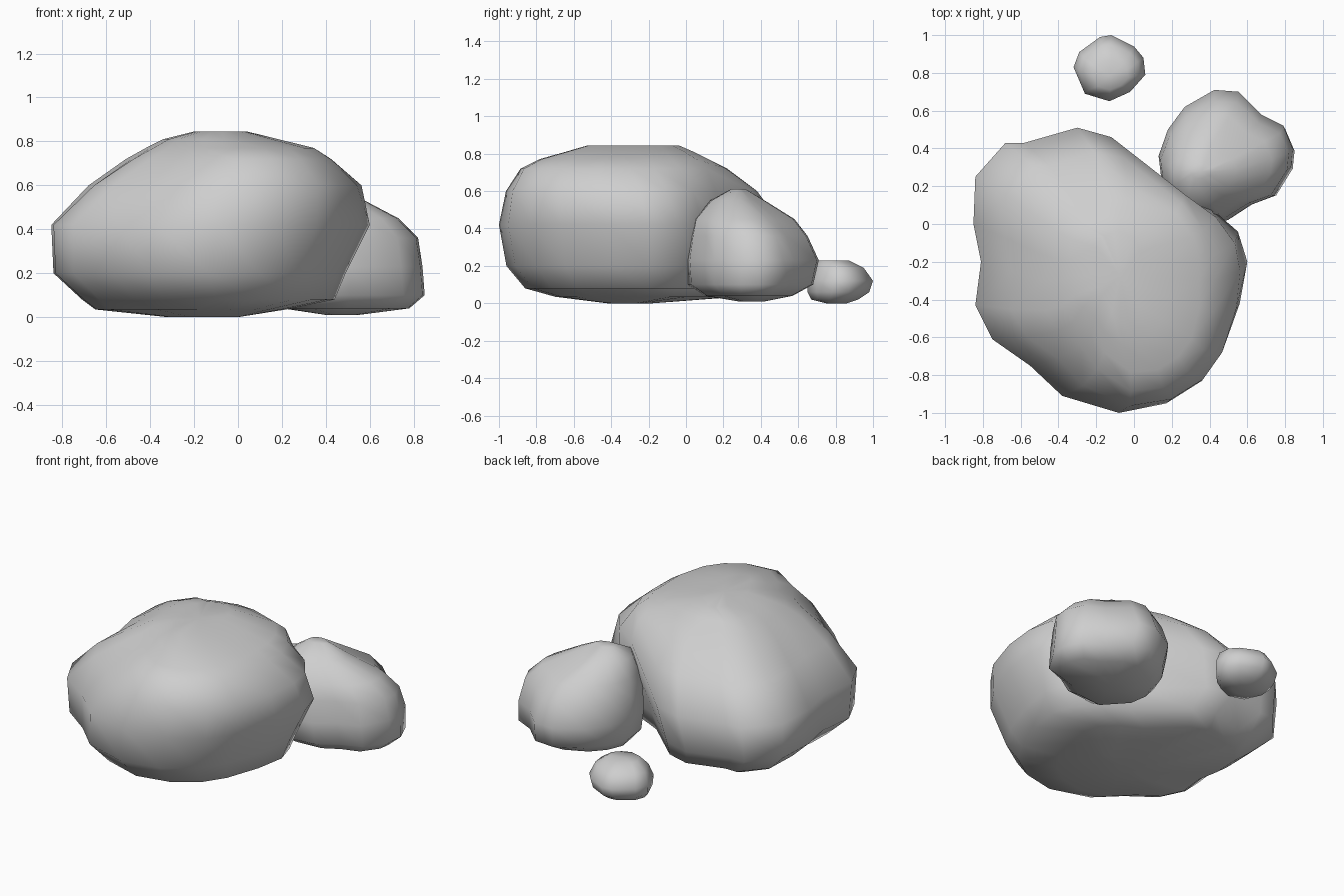
import bpy
import bmesh
from math import atan2, cos, hypot, sin

default_cube = bpy.data.objects.get("Cube")
if default_cube:
    bpy.data.objects.remove(default_cube, do_unlink=True)

# One plain stone colour for every rock
stone = bpy.data.materials.new("plain_grey_stone")
stone.use_nodes = True
stone_colour = (0.62, 0.62, 0.62, 1)
stone.diffuse_color = stone_colour
stone.node_tree.nodes["Principled BSDF"].inputs["Base Color"].default_value = stone_colour


def normalise(values):
    """Rescale values so that they run from minus one to one."""
    low, high = min(values), max(values)
    return [2 * (value - low) / (high - low) - 1 for value in values]


def carve(u, v, amount):
    """Fill the hollow on one side and chip the opposite front corner."""
    radius, angle = hypot(u, v), atan2(v, u)
    corner = abs(sin(2 * angle))
    full = 1 + 0.1 * corner
    if u > 0 and radius < full:
        radius += (full - radius) * amount
    elif u < 0 and v < 0:
        radius *= 1 - 0.17 * corner * amount
    return radius * cos(angle), radius * sin(angle)


def make_rock(name, outline, layers):
    """Stack a plan outline into a boulder.

    Each layer holds height, left, right, front and back limits, and how far
    it is carved; the outline is stretched to fit those limits.
    """
    us = normalise([point[0] for point in outline])
    vs = normalise([point[1] for point in outline])
    bm = bmesh.new()
    rings = []
    for height, left, right, front, back, amount in layers:
        ring = []
        for u, v in zip(us, vs):
            u, v = carve(u, v, amount)
            ring.append(bm.verts.new((
                (left + right + u * (right - left)) / 2,
                (front + back + v * (back - front)) / 2,
                height)))
        rings.append(ring)

    # Side faces between neighbouring layers
    count = len(outline)
    for lower, upper in zip(rings, rings[1:]):
        for i in range(count):
            j = (i + 1) % count
            bm.faces.new((lower[i], lower[j], upper[j], upper[i]))

    # Close the base and the crown
    caps = [bm.faces.new(rings[0]), bm.faces.new(rings[-1])]
    bmesh.ops.poke(bm, faces=caps)
    bmesh.ops.recalc_face_normals(bm, faces=bm.faces[:])
    for face in bm.faces:
        face.smooth = True

    mesh = bpy.data.meshes.new(name)
    bm.to_mesh(mesh)
    bm.free()
    mesh.materials.append(stone)
    rock = bpy.data.objects.new(name, mesh)
    bpy.context.collection.objects.link(rock)
    return rock


# Large boulder with a full crown, a chipped corner and an undercut side
make_rock(
    "large_boulder",
    [(-.84, .25), (-.68, .43), (-.58, .43), (-.3, .51), (-.12, .46),
     (.2, .18), (.4, .09), (.55, -.04), (.6, -.2), (.56, -.42),
     (.47, -.67), (.36, -.83), (.17, -.95), (-.08, -1), (-.38, -.91),
     (-.55, -.75), (-.75, -.61), (-.84, -.43), (-.81, -.2), (-.85, 0)],
    [(0, -.32, 0, -.42, -.18, 0),
     (.035, -.65, .22, -.7, .28, 0),
     (.08, -.71, .44, -.86, .39, 0),
     (.2, -.84, .49, -.96, .48, 0),
     (.42, -.85, .6, -1, .51, 0),
     (.6, -.68, .56, -.96, .38, .35),
     (.72, -.51, .42, -.88, .22, .8),
     (.77, -.42, .34, -.78, .12, 1),
     (.81, -.34, .18, -.64, .04, 1),
     (.845, -.2, .04, -.52, -.04, 1)])

# Medium boulder leaning against the large one
make_rock(
    "medium_boulder",
    [(.13, .36), (.18, .5), (.27, .62), (.43, .71), (.56, .7),
     (.68, .58), (.8, .52), (.85, .4), (.84, .3), (.75, .15),
     (.62, .1), (.5, .02), (.3, 0), (.15, .2)],
    [(.01, .4, .55, .28, .42, 0),
     (.04, .2, .78, .1, .57, 0),
     (.1, .15, .85, .01, .68, 0),
     (.23, .13, .84, 0, .71, 0),
     (.36, .14, .82, .02, .65, 0),
     (.45, .17, .73, .04, .58, 0),
     (.55, .21, .54, .13, .42, 0),
     (.61, .3, .42, .24, .32, 0)])

# Small loose stone behind the boulders
make_rock(
    "small_stone",
    [(-.32, .83), (-.29, .91), (-.18, .99), (-.12, 1), (0, .94),
     (.05, .88), (.06, .79), (-.02, .7), (-.13, .65), (-.26, .69)],
    [(0, -.2, -.05, .75, .86, 0),
     (.02, -.27, .01, .67, .92, 0),
     (.06, -.31, .05, .65, .98, 0),
     (.12, -.32, .06, .65, 1, 0),
     (.19, -.29, .03, .68, .95, 0),
     (.23, -.22, -.03, .71, .87, 0)])
